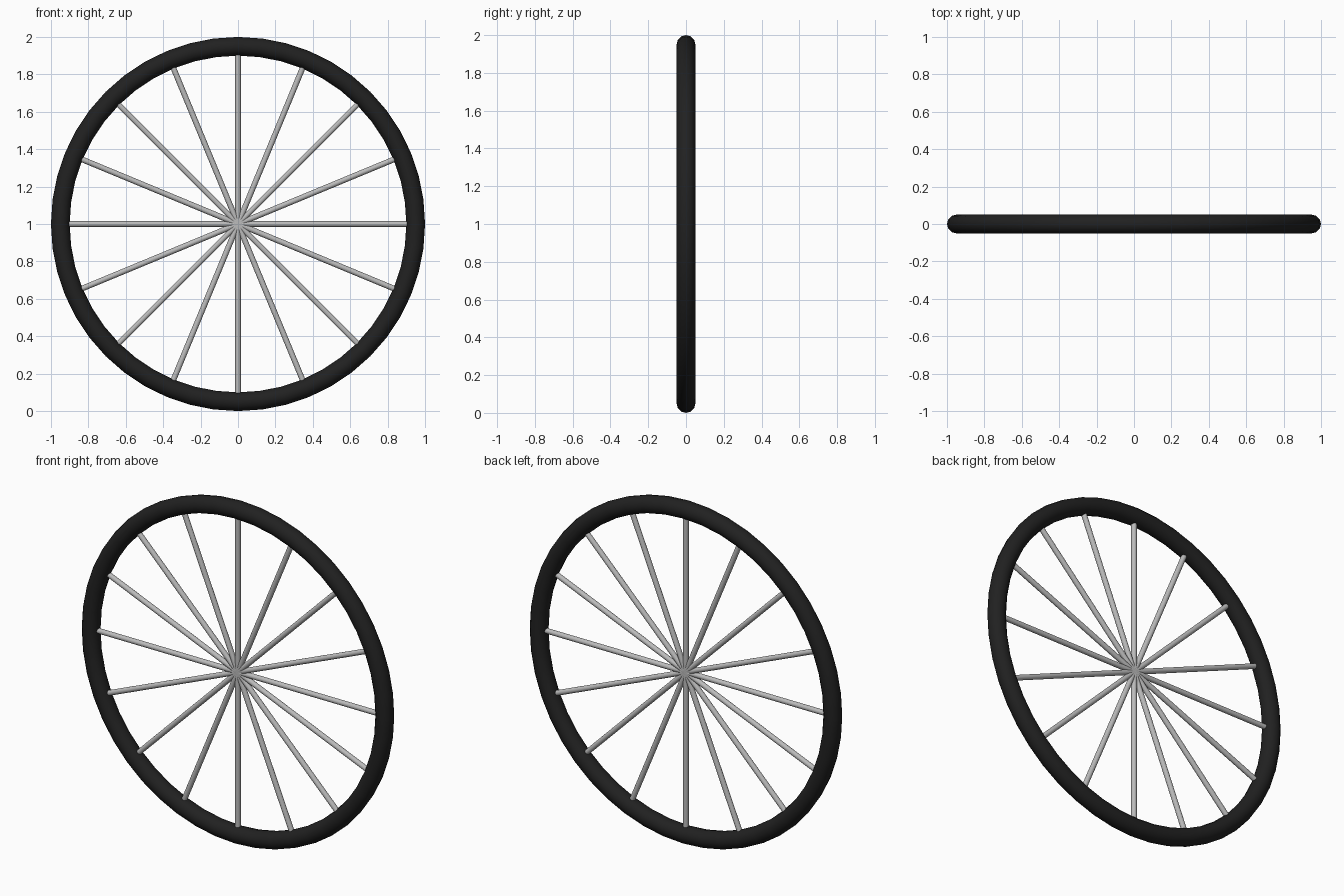
import bpy, math
from mathutils import Vector

if "Cube" in bpy.data.objects:
    bpy.data.objects.remove(bpy.data.objects["Cube"])

R, TUBE, SPOKE_R, COUNT = 0.95, 0.05, 0.015, 16
CENTRE = Vector((0, 0, 1))


def material(name, colour):
    m = bpy.data.materials.new(name)
    m.diffuse_color = (*colour, 1)
    m.use_nodes = True
    m.node_tree.nodes["Principled BSDF"].inputs["Base Color"].default_value = m.diffuse_color
    return m


rubber = material("black_rubber", (0.015, 0.015, 0.015))
steel = material("steel", (0.5, 0.5, 0.5))

# Tyre: upright ring
bpy.ops.mesh.primitive_torus_add(major_radius=R, minor_radius=TUBE, major_segments=48,
                                 minor_segments=12, location=CENTRE,
                                 rotation=(math.pi / 2, 0, 0))
tyre = bpy.context.object
tyre.name = "tyre"
tyre.data.materials.append(rubber)
bpy.ops.object.shade_smooth()

# Spokes: thin rods from the centre into the tyre
for i in range(COUNT):
    a = i * math.tau / COUNT
    out = Vector((math.sin(a), 0, math.cos(a)))
    bpy.ops.mesh.primitive_cylinder_add(vertices=16, radius=SPOKE_R, depth=R,
                                        location=CENTRE + out * R / 2, rotation=(0, a, 0))
    spoke = bpy.context.object
    spoke.name = f"spoke_{i + 1:02d}"
    spoke.data.materials.append(steel)
    bpy.ops.object.shade_smooth_by_angle(angle=math.radians(40))
